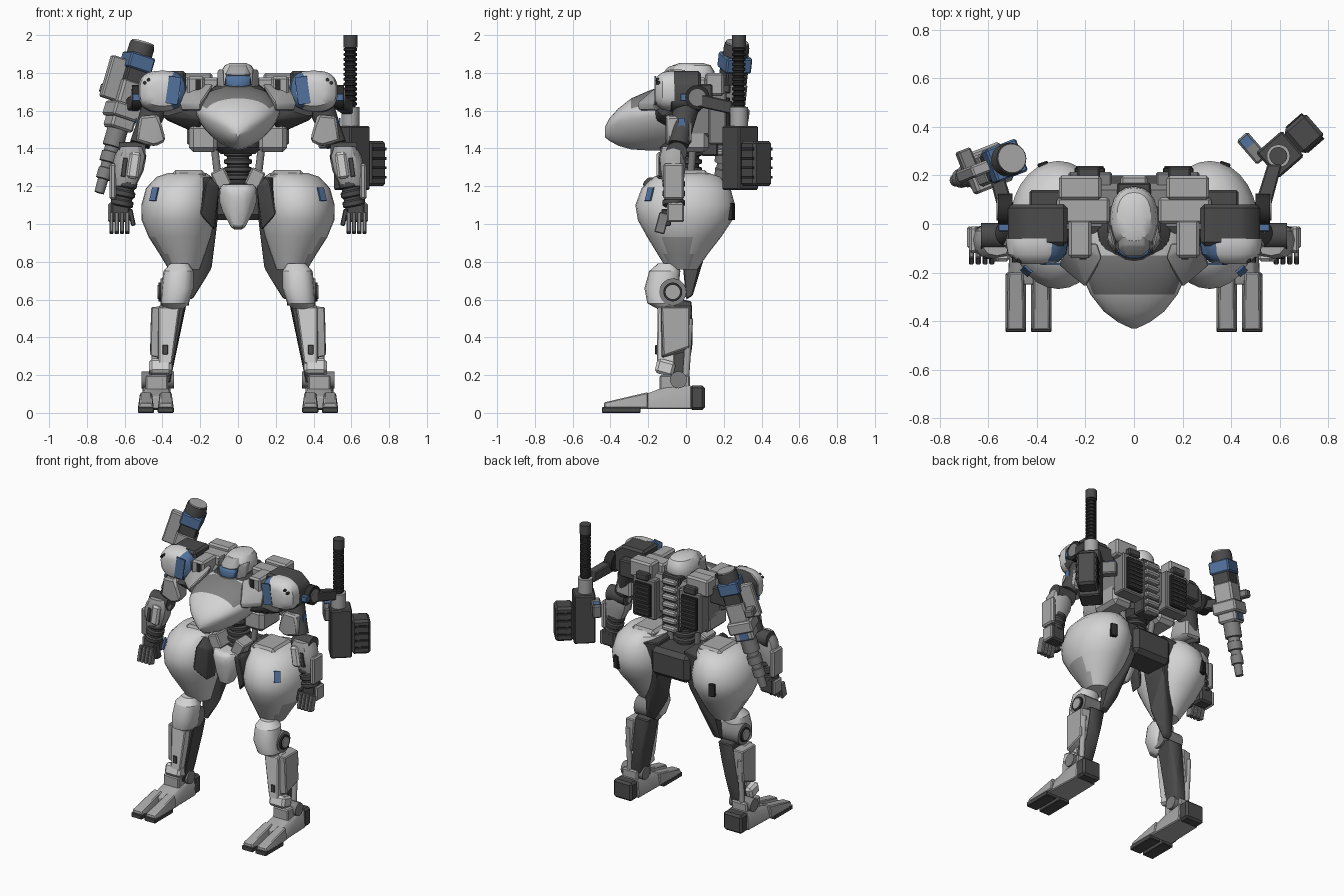
import bpy, bmesh, math
from mathutils import Vector, Matrix, Euler

if "Cube" in bpy.data.objects:
    bpy.data.objects.remove(bpy.data.objects["Cube"])

def material(name, *rgb):
    m = bpy.data.materials.new(name)
    m.use_nodes = True
    m.diffuse_color = (*rgb, 1)
    m.node_tree.nodes["Principled BSDF"].inputs["Base Color"].default_value = (*rgb, 1)
    return m

WHITE = material("armour white", .65, .65, .65)
LIGHT = material("light grey", .4, .4, .4)
MID = material("mid grey", .22, .22, .22)
DARK = material("dark grey", .07, .07, .07)
BLACK = material("near black", .025, .025, .025)
BLUE = material("blue", .085, .17, .34)

def finish(name, bm, mats, mirror, bevel=0, rule=None):
    """Turn a bmesh into an object, with bevels, face colours and a mirrored twin."""
    bmesh.ops.recalc_face_normals(bm, faces=bm.faces)
    if bevel:
        bmesh.ops.bevel(bm, geom=bm.edges[:], offset=bevel, segments=1, affect='EDGES', clamp_overlap=True)
    for f in bm.faces:
        f.material_index = rule(f.calc_center_median()) if rule else 0
    me = bpy.data.meshes.new(name)
    bm.to_mesh(me)
    bm.free()
    ob = bpy.data.objects.new(name, me)
    bpy.context.collection.objects.link(ob)
    for m in mats if isinstance(mats, tuple) else (mats,):
        me.materials.append(m)
    bpy.ops.object.select_all(action='DESELECT')
    ob.select_set(True)
    bpy.context.view_layer.objects.active = ob
    bpy.ops.object.shade_smooth_by_angle(angle=math.radians(32))
    if mirror:
        ob.modifiers.new("Mirror", 'MIRROR').use_mirror_merge = False

def box(name, x, y, z, mat, mirror=True, bevel=0.008, rot=(0, 0, 0), frame=Matrix()):
    """Bevelled box from its x, y and z ranges."""
    lo, hi = Vector((x[0], y[0], z[0])), Vector((x[1], y[1], z[1]))
    bm = bmesh.new()
    bmesh.ops.create_cube(bm, size=1, matrix=Matrix.Diagonal((*(hi - lo), 1)))
    turn = Euler([math.radians(a) for a in rot]).to_matrix().to_4x4()
    bm.transform(frame @ Matrix.Translation((lo + hi) / 2) @ turn)
    finish(name, bm, mat, mirror, bevel)

def hull(name, pts, mat, mirror=True, bevel=0.006, sym=False):
    """Faceted armour block around a few corner points."""
    bm = bmesh.new()
    for x, y, z in pts + [(-x, y, z) for x, y, z in pts] * sym:
        bm.verts.new((x, y, z))
    bmesh.ops.convex_hull(bm, input=bm.verts[:])
    bmesh.ops.delete(bm, geom=[v for v in bm.verts if not v.link_faces], context='VERTS')
    bmesh.ops.dissolve_limit(bm, angle_limit=0.02, verts=bm.verts[:], edges=bm.edges[:])
    finish(name, bm, mat, mirror, bevel)

def skin(bm, rings):
    for a, b in zip(rings, rings[1:]):
        for i in range(len(a)):
            j = (i + 1) % len(a)
            bm.faces.new((a[i], a[j], b[j], b[i]))
    bm.faces.new(rings[0])
    bm.faces.new(rings[-1])

def loft(name, rows, mats, mirror=True, n=28, axis='z', power=1, keel=None, rule=None):
    """Oval rings (u, v, along, u radius, v radius up, down); keel sharpens the lower half."""
    bm, rings = bmesh.new(), []
    for u, v, t, ru, up, down in rows:
        rings.append([])
        for i in range(n):
            c, s = math.cos(math.tau * i / n), math.sin(math.tau * i / n)
            p = keel if keel and s < 0 else power
            a = u + ru * math.copysign(abs(c) ** p, c)
            b = v + (up if s > 0 else down) * math.copysign(abs(s) ** p, s)
            rings[-1].append(bm.verts.new((a, b, t) if axis == 'z' else (a, t, b)))
    skin(bm, rings)
    finish(name, bm, mats, mirror, rule=rule)

def turned(name, p, q, profile, mat, mirror=True, n=20):
    """Round part along the line p to q; profile lists (fraction, radius)."""
    p, q = Vector(p), Vector(q)
    rot, bm = (q - p).to_track_quat('Z', 'Y'), bmesh.new()
    ring = [Vector((math.cos(math.tau * i / n), math.sin(math.tau * i / n), 0)) for i in range(n)]
    skin(bm, [[bm.verts.new(p.lerp(q, t) + rot @ (c * r)) for c in ring] for t, r in profile])
    finish(name, bm, mat, mirror)

def rod(name, p, q, r, mat, mirror=True):
    turned(name, p, q, [(0, r), (1, r)], mat, mirror)

def ribs(count, big, small):
    return [((i + k) / count, big if k in (0.15, 0.6) else small) for i in range(count) for k in (0, 0.15, 0.6, 0.75)]

# Thighs: large smooth bulbs with vents and markings
loft("thigh", [(.27, 0, 1.27, .1, .12, .1), (.285, 0, 1.25, .145, .18, .17), (.305, 0, 1.19, .182, .235, .235),
               (.312, 0, 1.1, .2, .26, .268), (.315, 0, 1.02, .195, .245, .255), (.308, -.005, .93, .165, .19, .2),
               (.295, -.01, .84, .12, .125, .14), (.285, -.015, .76, .082, .075, .085)], (WHITE, LIGHT),
     rule=lambda c: c.z < .95 and c.x > .33 and -.1 < c.y < .04)
box("thigh_top_cap", (.17, .35), (-.1, .12), (1.235, 1.285), LIGHT, bevel=.02)
box("thigh_marking", (.423, .465), (-.198, -.189), (1.12, 1.195), BLUE, rot=(-18, 0, 42), bevel=0)
box("thigh_vent", (.35, .395), (.22, .255), (1.02, 1.11), BLACK, rot=(0, 0, -18), bevel=.004)
hull("inner_thigh_frame", [(.1, -.06, 1.25), (.1, .17, 1.24), (.22, .18, 1.22), (.2, -.06, 1.25), (.11, -.02, 1), (.12, .15, 1),
     (.24, 0, .6), (.24, .035, .62), (.29, .035, .62), (.29, 0, .6), (.14, 0, .76)], DARK)
hull("hip_front_plate", [(.1, -.19, 1.2), (.17, -.23, 1.22), (.2, -.22, 1.05), (.13, -.17, .97), (.1, -.08, 1.2), (.19, -.1, 1.25),
     (.12, -.08, .97), (.15, -.2, 1.25)], DARK)

# Knees
loft("knee_guard", [(.31, -.1, .79, .05, .06, .05), (.315, -.11, .75, .08, .08, .085), (.32, -.12, .66, .085, .08, .1),
                    (.335, -.11, .58, .075, .07, .095), (.34, -.1, .55, .05, .05, .05)], WHITE, n=16, power=.85)
rod("knee_drum", (.26, -.07, .64), (.41, -.07, .64), .072, MID)
rod("knee_hub", (.4, -.07, .64), (.42, -.07, .64), .05, BLACK)
rod("knee_cap", (.41, -.07, .64), (.427, -.07, .64), .038, LIGHT)

# Shins and ankles
hull("shin_frame", [(.27, -.1, .62), (.27, .03, .59), (.38, .03, .59), (.38, -.1, .62), (.36, -.1, .16), (.36, 0, .16), (.44, 0, .16),
     (.44, -.1, .16), (.33, .035, .36)], DARK)
hull("shin_front_guard", [(.31, -.15, .56), (.42, -.15, .56), (.3, -.06, .57), (.42, -.06, .57), (.35, -.155, .26), (.42, -.155, .26),
     (.36, -.06, .25), (.43, -.06, .25)], WHITE)
hull("shin_outer_plate", [(.385, -.135, .565), (.46, -.13, .56), (.46, .02, .56), (.385, .03, .565), (.415, -.13, .29),
     (.465, -.12, .3), (.465, .02, .35), (.415, .02, .33)], LIGHT)
box("shin_slot", (.37, .4), (-.163, -.15), (.31, .36), DARK, bevel=.003)
rod("calf_piston", (.44, .02, .5), (.44, 0, .2), .018, LIGHT)
box("ankle_guard", (.35, .47), (-.16, -.06), (.2, .28), WHITE, rot=(-15, 0, 0), bevel=.015)
rod("ankle_drum", (.34, -.04, .175), (.51, -.04, .175), .045, MID)
box("ankle_block", (.37, .49), (-.14, .02), (.11, .2), LIGHT)

# Feet: two-toed, with a dark heel
hull("foot_body", [(.345, -.25, .02), (.52, -.25, .02), (.35, .03, .02), (.51, .03, .02), (.36, -.25, .085), (.5, -.25, .085),
     (.37, -.12, .135), (.49, -.12, .135), (.36, .03, .145), (.5, .03, .145)], LIGHT)
for x in (.34, .445):
    w = x + .085
    hull("toe", [(x, -.435, .025), (w, -.435, .025), (x, -.2, .025), (w, -.2, .025), (x + .01, -.435, .055), (w - .01, -.435, .055),
         (x + .012, -.2, .11), (w - .012, -.2, .11)], LIGHT)
    box("toe_sole", (x, w), (-.445, -.24), (0, .03), DARK, bevel=.004)
box("heel", (.36, .505), (.02, .1), (.015, .145), DARK, bevel=.014)

# Pelvis and waist
box("pelvis", (-.15, .15), (-.02, .2), (1.02, 1.22), DARK, mirror=False, bevel=.03)
hull("pelvis_front", [(.09, -.17, 1.21), (.1, -.12, 1.1), (.035, -.17, .98), (.03, -.08, .97), (.1, -.04, 1.2), (.04, -.2, 1.13),
     (.03, -.2, 1.19)], WHITE, mirror=False, sym=True, bevel=.012)
box("hip_link", (.05, .13), (-.14, -.02), (1.19, 1.29), LIGHT, rot=(0, 25, 0))
turned("waist_bellows", (0, .01, 1.19), (0, .01, 1.44), ribs(6, .075, .058), DARK, mirror=False)
rod("waist_piston", (.1, .02, 1.2), (.13, .04, 1.45), .02, MID)

# Chest: smooth keeled prow with a darker upper band, between angled collar flaps
loft("chest_prow", [(0, 1.49, -.43, .012, .02, .03), (0, 1.52, -.405, .065, .04, .08), (0, 1.55, -.36, .125, .06, .135),
                    (0, 1.575, -.29, .18, .09, .18), (0, 1.59, -.21, .215, .11, .2), (0, 1.6, -.13, .225, .13, .21),
                    (0, 1.6, 0, .225, .13, .2)], (WHITE, MID), False, n=32, axis='y', power=.95, keel=1.3,
     rule=lambda c: c.z > 1.62 and -.27 < c.y < -.12)
hull("chest_wing", [(.18, -.17, 1.62), (.3, -.15, 1.6), (.4, -.12, 1.57), (.2, -.16, 1.55), (.2, -.06, 1.7), (.4, -.04, 1.62),
     (.2, -.02, 1.47), (.38, -.02, 1.55)], DARK)
hull("collar_flap", [(.13, -.14, 1.74), (.2, -.26, 1.64), (.31, -.17, 1.64), (.27, -.07, 1.74), (.15, -.08, 1.74), (.2, -.25, 1.6),
     (.3, -.16, 1.6), (.2, -.1, 1.6)], LIGHT)
box("chest_block", (.175, .27), (-.14, .02), (1.66, 1.78), LIGHT, bevel=.012)
box("chest_intake", (.195, .225), (-.146, -.13), (1.71, 1.765), BLACK, bevel=0)
box("torso_core", (-.26, .26), (-.04, .17), (1.45, 1.72), MID, mirror=False, bevel=.03)
box("belly_block", (.105, .26), (-.1, .12), (1.38, 1.53), LIGHT, bevel=.025)
turned("belly_ring", (0, -.02, 1.37), (0, -.02, 1.46), [(0, .09), (.4, .13), (1, .13)], DARK, mirror=False)

# Back: radiator panels, shoulder blocks and spine
box("back_block", (.135, .31), (.1, .2), (1.68, 1.8), LIGHT, bevel=.012)
box("upper_block", (.1, .32), (0, .11), (1.66, 1.775), LIGHT, bevel=.012)
box("shoulder_link", (.28, .43), (.04, .14), (1.62, 1.74), DARK)
box("back_panel", (.09, .27), (.12, .215), (1.42, 1.7), MID)
box("radiator", (.12, .245), (.2, .232), (1.44, 1.67), BLACK, bevel=.004)
box("back_cap", (.14, .235), (.18, .235), (1.69, 1.74), DARK)
box("spine_core", (-.07, .07), (.08, .17), (1.36, 1.75), DARK, mirror=False)
for i in range(7):
    box("radiator_bar", (.125, .24), (.228, .24), (1.455 + .03 * i, 1.467 + .03 * i), DARK, bevel=0)
    box("spine_segment", (-.055, .055), (.14, .2), (1.36 + .055 * i, 1.395 + .055 * i), LIGHT, False, .01)

# Head: rounded helmet with a browed blue visor
turned("neck_collar", (0, -.02, 1.66), (0, -.02, 1.74), [(0, .16), (.6, .15), (1, .11)], DARK, mirror=False)
loft("helmet", [(0, .01, 1.7, .085, .12, .1), (0, .01, 1.76, .1, .145, .11), (0, .02, 1.81, .09, .13, .11),
                (0, .03, 1.84, .07, .1, .1), (0, .03, 1.853, .04, .06, .06)], WHITE, False, n=20, power=.85)
hull("helmet_brow", [(.07, -.1, 1.785), (.03, -.137, 1.785), (.045, -.09, 1.835), (.04, 0, 1.852), (.06, 0, 1.8)], LIGHT, False, sym=True)
hull("cheek_guard", [(.07, -.13, 1.7), (.11, -.08, 1.7), (.11, -.06, 1.81), (.075, -.11, 1.82), (.08, 0, 1.7), (.1, 0, 1.82)], LIGHT)
hull("visor", [(.068, -.122, 1.785), (.07, -.122, 1.74), (.025, -.142, 1.71), (.02, -.142, 1.775), (.06, -.08, 1.785),
     (.06, -.08, 1.715)], BLUE, mirror=False, sym=True)

# Shoulders: dark drum with a white and blue front shell
hull("shoulder_drum", [(x, y, z) for y in (-.09, .08) for x, z in
     ((.275, 1.61), (.275, 1.81), (.45, 1.81), (.52, 1.75), (.52, 1.63), (.46, 1.59))], DARK, bevel=.015)
loft("shoulder_shell", [(.4, 1.705, -.165, .06, .05, .05), (.4, 1.705, -.155, .09, .075, .08), (.4, 1.705, -.125, .12, .098, .1),
                        (.4, 1.705, -.08, .128, .107, .11), (.4, 1.705, -.06, .128, .107, .11)], (WHITE, BLUE),
     n=32, axis='y', power=.75, rule=lambda c: c.x < .35 and c.y > -.158)
box("shoulder_stripe", (.31, .375), (-.168, -.16), (1.635, 1.78), BLUE, rot=(0, -8, 0), bevel=0)
for x, z in ((.468, 1.735), (.493, 1.747), (.473, 1.763)):
    rod("shoulder_port", (x, -.158, z), (x, -.1, z), .009, BLACK)

# Arms
turned("upper_arm_joint", (.44, 0, 1.62), (.52, -.04, 1.42), [(0, .07), (.5, .06), (1, .055)], DARK)
hull("upper_arm_plate", [(.42, -.11, 1.58), (.52, -.1, 1.57), (.38, -.1, 1.44), (.44, -.11, 1.41), (.54, -.1, 1.44), (.42, .03, 1.57),
     (.52, .03, 1.57), (.42, .03, 1.42), (.54, .03, 1.43)], LIGHT, bevel=.012)
box("arm_marking", (.535, .542), (-.04, -.005), (1.5, 1.56), BLUE, bevel=0)
rod("elbow", (.49, -.05, 1.38), (.63, -.05, 1.38), .055, DARK)
loft("forearm", [(.565, -.065, 1.41, .06, .06, .065), (.57, -.065, 1.36, .085, .065, .08), (.585, -.065, 1.28, .085, .06, .075),
                 (.6, -.065, 1.2, .06, .05, .055)], LIGHT, n=12, power=.8)
box("forearm_guard", (.52, .58), (-.155, -.12), (1.24, 1.38), WHITE, rot=(0, -8, 0), bevel=.012)
box("forearm_slot", (.59, .615), (-.145, -.12), (1.25, 1.35), DARK, rot=(0, -8, 0), bevel=.003)
box("forearm_side_plate", (.645, .68), (-.12, -.01), (1.13, 1.32), LIGHT, bevel=.01)
turned("wrist", (.59, -.065, 1.23), (.62, -.065, 1.08), ribs(3, .06, .05), DARK)
box("palm", (.57, .675), (-.1, -.01), (1.01, 1.12), DARK, bevel=.012)
box("hand_back_plate", (.668, .688), (-.1, -.01), (1.01, 1.11), LIGHT)
for i in range(4):
    x = .575 + .028 * i
    box("finger", (x, x + .022), (-.155, -.1), (.95, 1.06), MID, bevel=.005, rot=(-15, 0, 0))
box("thumb", (.55, .575), (-.13, -.08), (.99, 1.08), DARK, bevel=.005, rot=(0, 12, 0))

# Weapon mounts reaching back from both shoulders
rod("mount_ring", (.5, .06, 1.67), (.56, .06, 1.67), .065, BLACK)
rod("mount_ring_cap", (.54, .06, 1.67), (.567, .06, 1.67), .045, MID)
hull("mount_arm", [(x, .02, z) for x in (.48, .55) for z in (1.63, 1.7)] + [(x, .245, z) for x in (.55, .61) for z in (1.58, 1.65)], DARK)
box("mount_marking", (.5, .56), (-.03, .01), (1.65, 1.69), BLUE, bevel=.004)

# Left pod: ribbed mast above paired magazines, turned outward
pod = Matrix.Translation((.595, .28, 0)) @ Matrix.Rotation(math.radians(41), 4, 'Z')
turned("mast", (.595, .28, 1.6), (.595, .28, 1.94), ribs(13, .036, .028), BLACK, mirror=False)
rod("mast_cap", (.595, .28, 1.935), (.595, .28, 2), .037, DARK, mirror=False)
rod("mast_socket", (.595, .28, 1.5), (.595, .28, 1.62), .048, LIGHT, mirror=False)
box("pod_body", (-.06, .08), (-.07, .07), (1.18, 1.52), DARK, False, frame=pod)
box("pod_magazine", (.08, .2), (-.065, .065), (1.2, 1.44), DARK, False, .015, frame=pod)
for i in range(4):
    box("pod_rib", (.1, .19), (-.071, .071), (1.24 + .05 * i, 1.255 + .05 * i), BLACK, False, 0, frame=pod)
box("pod_sensor", (-.09, -.03), (.03, .16), (1.4, 1.49), MID, False, frame=pod)
box("pod_sensor_lens", (-.082, -.038), (.108, .152), (1.488, 1.496), BLUE, False, 0, frame=pod)

# Right cannon: slanted, muzzle down
muzzle, breech = Vector((-.735, .18, 1.165)), Vector((-.505, .27, 1.955))
axis = breech - muzzle
gun = Matrix.Translation(muzzle) @ axis.to_track_quat('Z', 'Y').to_matrix().to_4x4()
turned("cannon_barrel", muzzle, muzzle + axis * .45, [(0, .026), (.2, .028), (.21, .04), (.36, .04), (.37, .034), (.45, .034),
       (.46, .048), (.6, .048), (.61, .04), (.68, .04), (.69, .055), (1, .055)], MID, mirror=False)
box("cannon_body", (-.065, .065), (-.065, .065), (.35, .62), LIGHT, False, .012, frame=gun)
box("cannon_collar", (-.085, .085), (-.085, .08), (.41, .49), LIGHT, False, .01, frame=gun)
box("cannon_neck", (-.06, .06), (-.06, .06), (.6, .72), DARK, False, frame=gun)
box("cannon_blue_band", (-.072, .072), (-.07, .07), (.68, .765), BLUE, False, frame=gun)
turned("cannon_breech", muzzle + axis * .87, breech, [(0, .068), (.8, .068), (1, .064)], DARK, mirror=False)
rod("cannon_breech_cap", breech, breech + axis * .01, .06, LIGHT, mirror=False)
rail = Matrix.Translation((-.095, -.03, 0)) @ gun
box("cannon_rail", (-.025, .025), (-.06, .05), (.52, .75), LIGHT, False, frame=rail)
box("cannon_rail_mount", (-.02, .1), (-.03, .03), (.55, .6), MID, False, frame=rail)
box("cannon_side_mark", (.062, .069), (-.03, .03), (.36, .41), BLUE, False, 0, frame=gun)
